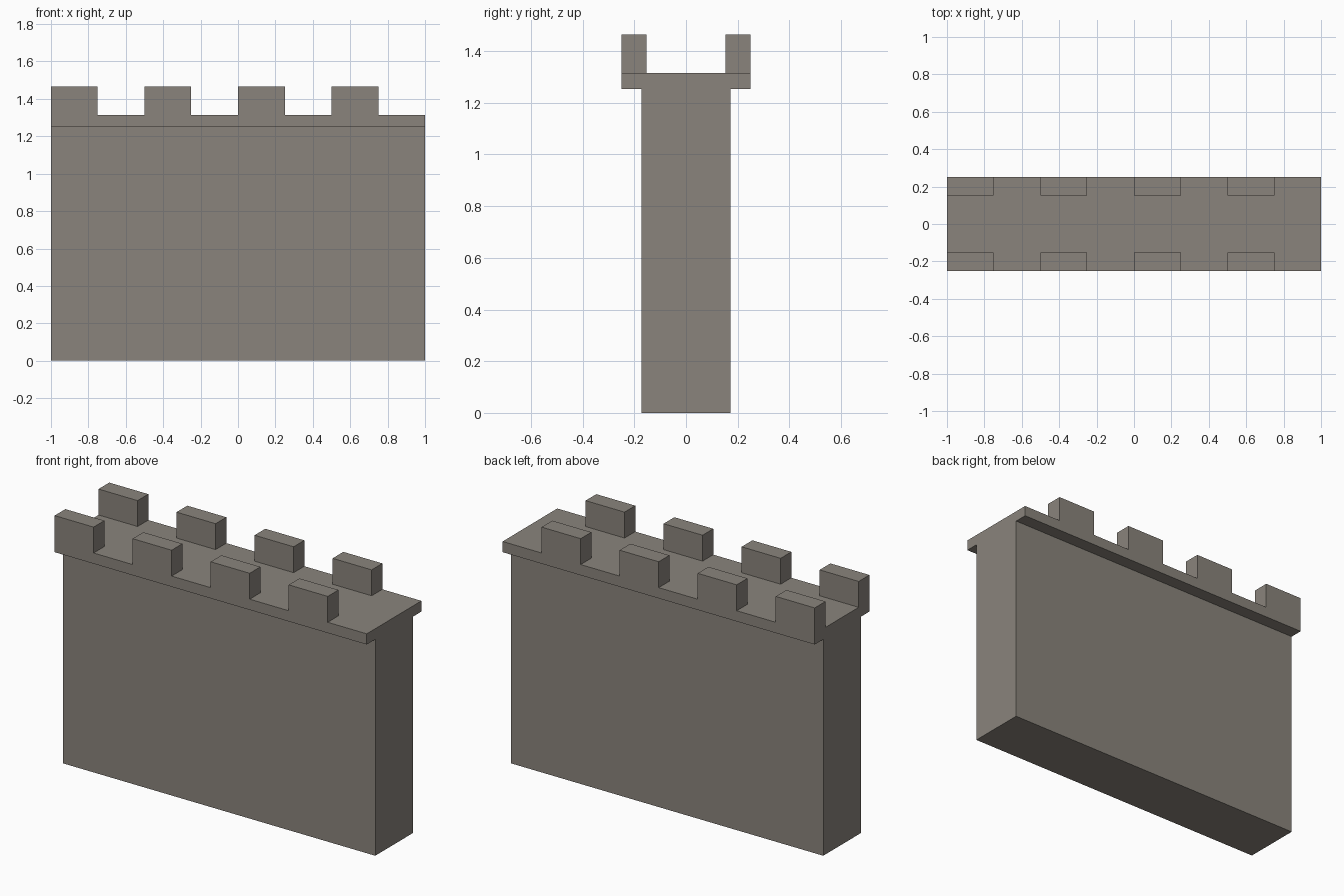
import bpy, bmesh

cube = bpy.data.objects.get("Cube")
if cube:
    bpy.data.objects.remove(cube, do_unlink=True)

STONE = (0.254, 0.231, 0.202, 1.0)
HALF_LENGTH = 1.0
WALL_HALF, LEDGE_HALF = 0.172, 0.25
LEDGE_BOTTOM, LEDGE_TOP, TOP = 1.253, 1.315, 1.465
MERLON_LENGTH, MERLON_DEPTH = 0.25, 0.098

stone = bpy.data.materials.new("warm grey stone")
stone.use_nodes = True
stone.diffuse_color = STONE
stone.node_tree.nodes["Principled BSDF"].inputs["Base Color"].default_value = STONE


def extrude_profile(name, profile, x0, x1):
    """Extrude a (y, z) profile along x."""
    bm = bmesh.new()
    face = bm.faces.new([bm.verts.new((x0, y, z)) for y, z in profile])
    result = bmesh.ops.extrude_face_region(bm, geom=[face])
    moved = [v for v in result["geom"] if isinstance(v, bmesh.types.BMVert)]
    bmesh.ops.translate(bm, verts=moved, vec=(x1 - x0, 0, 0))
    bmesh.ops.recalc_face_normals(bm, faces=bm.faces)
    mesh = bpy.data.meshes.new(name)
    bm.to_mesh(mesh)
    bm.free()
    mesh.materials.append(stone)
    obj = bpy.data.objects.new(name, mesh)
    bpy.context.collection.objects.link(obj)
    return obj


# Wall with the overhanging walkway, one T-shaped section
half = [(WALL_HALF, 0), (WALL_HALF, LEDGE_BOTTOM),
        (LEDGE_HALF, LEDGE_BOTTOM), (LEDGE_HALF, LEDGE_TOP)]
section = half + [(-y, z) for y, z in reversed(half)]
extrude_profile("wall_and_walkway", section, -HALF_LENGTH, HALF_LENGTH)

# Battlements: one block repeated along the wall and mirrored to the front
inner = LEDGE_HALF - MERLON_DEPTH
block = [(inner, LEDGE_TOP), (LEDGE_HALF, LEDGE_TOP), (LEDGE_HALF, TOP), (inner, TOP)]
merlons = extrude_profile("battlements", block, -HALF_LENGTH, MERLON_LENGTH - HALF_LENGTH)
array = merlons.modifiers.new("repeat", "ARRAY")
array.count = 4
array.use_relative_offset = False
array.use_constant_offset = True
array.constant_offset_displace = (2 * MERLON_LENGTH, 0, 0)
mirror = merlons.modifiers.new("both sides", "MIRROR")
mirror.use_axis = (False, True, False)
